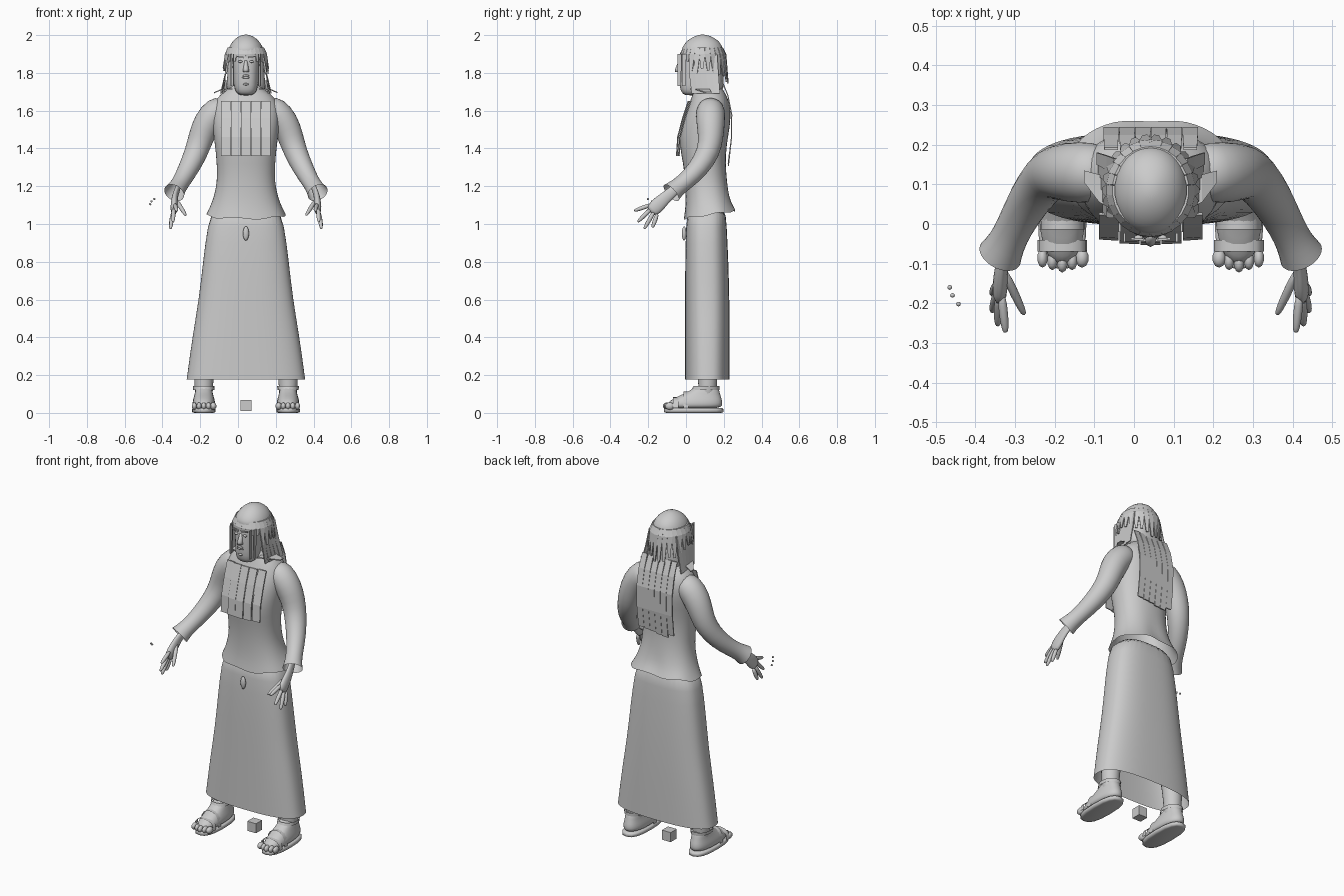
import bpy, bmesh, math, random
from mathutils import Vector

random.seed(4)
CX = 0.042  # body axis
if "Cube" in bpy.data.objects:
    bpy.data.objects.remove(bpy.data.objects["Cube"], do_unlink=True)

mat = bpy.data.materials.new("plain grey")
mat.use_nodes = True
GREY = (0.6, 0.6, 0.6, 1)
mat.diffuse_color = GREY
mat.node_tree.nodes["Principled BSDF"].inputs["Base Color"].default_value = GREY


def finish(name, bm, subdiv=0, smooth=True):
    bmesh.ops.recalc_face_normals(bm, faces=bm.faces)
    me = bpy.data.meshes.new(name)
    bm.to_mesh(me)
    bm.free()
    ob = bpy.data.objects.new(name, me)
    bpy.context.collection.objects.link(ob)
    me.materials.append(mat)
    if subdiv:
        mod = ob.modifiers.new("smooth", "SUBSURF")
        mod.levels = mod.render_levels = subdiv
    if smooth:
        for p in me.polygons:
            p.use_smooth = True
    return ob


def skin_rings(bm, rings, cap0=True, cap1=True):
    rows = [[bm.verts.new(p) for p in r] for r in rings]
    n = len(rows[0])
    for a, b in zip(rows, rows[1:]):
        for i in range(n):
            j = (i + 1) % n
            bm.faces.new((a[i], a[j], b[j], b[i]))
    if cap0:
        bm.faces.new(rows[0])
    if cap1:
        bm.faces.new(rows[-1])


def loft(name, rows, power=2.0, n=24, cx=CX, cap0=True, cap1=True, warp=None, subdiv=1):
    """Stacked rounded sections; each row is z, half width, front y, back y."""
    bm = bmesh.new()
    rings = []
    for k, (z, rx, y0, y1) in enumerate(rows):
        ring = []
        for i in range(n):
            a = math.tau * i / n
            c, s = math.cos(a), math.sin(a)
            x = rx * math.copysign(abs(c) ** (2 / power), c)
            y = (y0 + y1) / 2 + (y1 - y0) / 2 * math.copysign(abs(s) ** (2 / power), s)
            p = Vector((cx + x, y, z))
            ring.append(warp(k, a, p) if warp else p)
        rings.append(ring)
    skin_rings(bm, rings, cap0, cap1)
    return finish(name, bm, subdiv)


def tube(name, pts, n=10, flat=1.0, cap1=True, subdiv=1):
    """Round limb along points x, y, z, radius."""
    bm = bmesh.new()
    ps = [Vector(p[:3]) for p in pts]
    rings = []
    for i, p in enumerate(ps):
        t = (ps[min(i + 1, len(ps) - 1)] - ps[max(i - 1, 0)]).normalized()
        u = t.cross(Vector((1, 0, 0))).normalized()
        v = t.cross(u)
        r = pts[i][3]
        rings.append([p + u * r * math.cos(math.tau * k / n) + v * r * flat * math.sin(math.tau * k / n)
                      for k in range(n)])
    skin_rings(bm, rings, True, cap1)
    return finish(name, bm, subdiv)


def strip(name, pts, widths, across, out, thick=0.006):
    """Thin flat lock or panel following points."""
    bm = bmesh.new()
    across, out = Vector(across).normalized(), Vector(out).normalized()
    rings = []
    for p, w in zip(pts, widths):
        a, o = across * w / 2, out * thick / 2
        p = Vector(p)
        rings.append([p - a - o, p + a - o, p + a + o, p - a + o])
    skin_rings(bm, rings)
    return finish(name, bm, smooth=False)


def ball(name, loc, size, seg=16):
    bm = bmesh.new()
    bmesh.ops.create_uvsphere(bm, u_segments=seg, v_segments=seg // 2, radius=1)
    for v in bm.verts:
        v.co = Vector(loc) + Vector(a * b for a, b in zip(v.co, size))
    return finish(name, bm)


def box(name, loc, size):
    bm = bmesh.new()
    bmesh.ops.create_cube(bm, size=size)
    bmesh.ops.translate(bm, verts=bm.verts, vec=loc)
    return finish(name, bm, smooth=False)


# Long skirt, open at the hem
loft("skirt", [(0.178, .315, -.005, .232), (0.19, .313, -.005, .232), (0.4, .285, -.005, .232),
               (0.6, .25, -.005, .23), (0.8, .228, -.005, .225), (1.0, .203, 0, .215),
               (1.1, .17, .01, .21)], power=2.7, n=32, cap0=False)


# Tunic with a flared, wavy hem
def hem(k, a, p):
    if k < 2:
        p.z += (1 - .5 * k) * (0.022 * math.sin(a) + 0.008 * math.sin(6 * a))
    if k < 3 and math.sin(a) > 0.9:
        p.y -= 0.012 * max(0, 1 - abs(p.x - CX) / 0.06)
    return p


loft("tunic", [(1.05, .212, -.012, .268), (1.09, .192, -.005, .252), (1.14, .172, -.002, .237),
               (1.22, .153, -.004, .218), (1.32, .155, -.015, .21), (1.42, .165, -.038, .215),
               (1.52, .18, -.028, .235), (1.6, .185, .0, .238), (1.65, .165, .022, .228),
               (1.69, .135, .035, .21), (1.72, .08, .045, .19), (1.78, .055, .04, .16)],
     power=2.3, cap0=False, warp=hem)

# Arms, hands, legs and feet on both sides
for s, side in ((-1, "right_"), (1, "left_")):
    def m(pts):
        return [(CX + s * p[0],) + tuple(p[1:]) for p in pts]

    tube(side + "sleeve", m([(.10, .13, 1.62, .065), (.155, .13, 1.6, .08), (.205, .13, 1.54, .078),
                             (.238, .132, 1.46, .069), (.262, .12, 1.38, .064), (.305, .065, 1.29, .056),
                             (.345, -.01, 1.22, .047), (.365, -.05, 1.19, .049), (.38, -.078, 1.165, .058)]),
         n=14, cap1=False)
    tube(side + "palm", m([(.35, -.02, 1.215, .028), (.372, -.085, 1.16, .03), (.378, -.12, 1.13, .036),
                           (.38, -.16, 1.09, .043), (.382, -.19, 1.06, .034)]), flat=.5)
    for name, base, tip in (("index", (.375, -.19, 1.1), (.366, -.275, 1.07)),
                            ("middle", (.383, -.19, 1.075), (.386, -.257, 1.01)),
                            ("ring", (.388, -.175, 1.055), (.4, -.222, .973)),
                            ("little", (.39, -.155, 1.045), (.4, -.178, .98)),
                            ("thumb", (.365, -.13, 1.12), (.318, -.23, 1.045))):
        a, b = Vector(base), Vector(tip)
        rows = [tuple(a.lerp(b, t)) + (r,) for t, r in ((-.2, .012), (.5, .013), (.85, .01), (1, .006))]
        tube(side + name + "_finger", m(rows), n=8)

    fx = CX + s * 0.223
    tube(side + "leg", [(fx, .11, .06, .05), (fx, .115, .14, .05), (fx, .115, .25, .058),
                        (fx - s * .03, .11, .5, .07), (fx - s * .1, .11, 1.0, .085)], n=12)
    loft(side + "foot", [(.022, .05, -.1, .185), (.04, .062, -.108, .195), (.065, .06, -.09, .195),
                         (.09, .052, -.04, .185), (.115, .046, .02, .178), (.15, .042, .055, .168)],
         power=2.4, n=16, cx=fx)
    loft(side + "sandal_sole", [(.0, .05, -.105, .185), (.004, .062, -.116, .198), (.02, .063, -.116, .198),
                                (.026, .056, -.11, .19)], power=2.6, n=16, cx=fx, subdiv=0)
    for i in range(5):
        off = (i - 2) * .025
        r = .018 if i == (2 - 2 * s) / 1 else .014
        ball(side + "toe", (fx + off, -.098 + .25 * abs(off), .036), (r, .026, .02), 10)
    # Sandal straps
    loft(side + "ankle_strap", [(.122, .056, .03, .178), (.142, .058, .04, .178)], n=16, cx=fx,
         cap0=False, cap1=False, subdiv=0)
    for y, h, w in ((-.055, .083, .063), (.0, .112, .058)):
        bm = bmesh.new()
        arc = [(math.cos(math.pi * i / 8), math.sin(math.pi * i / 8)) for i in range(9)]
        rows = [[bm.verts.new((fx + w * c, y + d, .025 + (h - .025) * q ** .6)) for c, q in arc]
                for d in (-.014, .014)]
        for i in range(8):
            bm.faces.new((rows[0][i], rows[0][i + 1], rows[1][i + 1], rows[1][i]))
        finish(side + "foot_strap", bm)

    # Collar point and long side locks
    strip(side + "collar_flap", m([(.07, .05, 1.715), (.13, .09, 1.712), (.168, .12, 1.695)]),
          (.05, .07, .03), (0, 1, 0), (0, 0, 1))
    for i in range(5):
        y = .03 + .03 * i
        strip(side + "side_lock", m([(.09, y, 1.9), (.108, y + .004, 1.8), (.118 + .004 * i, y + .015, 1.69)]),
              (.03, .036, .03), (0, 1, 0), (1, 0, 0))
    # Framing locks beside the face
    for i in range(2):
        strip(side + "face_lock", m([(.066 + .012 * i, -.034 + .025 * i, 1.9),
                                     (.066 + .012 * i, -.036 + .025 * i, 1.73)]),
              (.022, .018), (0, 1, 0), (1, 0, 0))

# Head and face
loft("head", [(1.68, .03, -.005, .07), (1.695, .055, -.025, .1), (1.73, .064, -.036, .13), (1.8, .068, -.036, .16),
              (1.88, .075, -.036, .18), (1.93, .075, -.02, .18), (1.97, .05, .02, .14)], power=2.6)
loft("nose", [(1.805, .016, -.058, -.02), (1.82, .015, -.057, -.02), (1.865, .007, -.04, -.02)], n=8, subdiv=0)
for s in (-1, 1):
    ball("eye", (CX + s * .03, -.035, 1.86), (.012, .008, .007), 10)
    strip("brow", [(CX + s * .012, -.041, 1.882), (CX + s * .05, -.037, 1.888)], (.01, .006), (0, 0, 1), (0, 1, 0))
for z, w in ((1.785, .018), (1.775, .022), (1.74, .016)):
    ball("mouth", (CX, -.038, z), (w, .007, .006), 10)

# Hair cap and ragged locks
loft("hair_cap", [(1.86, .1, .02, .2), (1.9, .098, -.03, .2), (1.94, .09, -.022, .195), (1.975, .066, .01, .17),
                  (1.995, .036, .045, .13), (2.003, .01, .075, .1)], power=2.1)
for i in range(26):
    a = math.tau * i / 26
    c, s = math.cos(a), math.sin(a)
    front = s < -.6
    drop = .05 if front else .1 + .05 * max(0, s) + random.uniform(-.02, .02)
    ys = .105 if s < 0 else .115
    pts = [(CX + r * c * .1, .085 + r * s * ys, z) for r, z in ((.93, 1.935), (1.08, 1.9), (1.2 - .12 * front, 1.91 - drop))]
    strip("hair_lock", pts, (.024, .034, .012), (-s, c, 0), (c, s, 0))
loft("nape_hair", [(1.69, .115, .06, .2), (1.75, .1, .06, .2), (1.83, .098, .06, .2), (1.89, .092, .05, .19)],
     power=2.4)

# Hanging strips on chest and back
for i in range(5):
    x = (i - 2) * .053
    b = 1.1 * x * x
    strip("chest_strip", [(CX + x, .012 + b, 1.65), (CX + x, -.018 + b, 1.56), (CX + x, -.044 + b, 1.46),
                          (CX + x, -.05 + b, 1.36)], (.05,) * 4, (1, .6 * x, 0), (0, 1, 0))
for i in range(6):
    x = (i - 2.5) * .04
    z = 1.3 + random.uniform(0, .03)
    strip("back_strip", [(CX + x, .19, 1.76), (CX + x, .222, 1.68), (CX + x, .242, 1.58), (CX + x, .24, 1.45),
                         (CX + x, .224, z)], (.034, .038, .039, .039, .038), (1, 0, 0), (0, 1, 0))

# Pendant, loose cube and floating beads
ball("pendant", (CX, -.01, .95), (.016, .012, .038))
box("loose_cube", (CX, .1, .04), .058)
for x, y, z in ((-.465, -.16, 1.105), (-.458, -.18, 1.12), (-.443, -.202, 1.133)):
    ball("bead", (x, y, z), (.006, .006, .006), 8)
